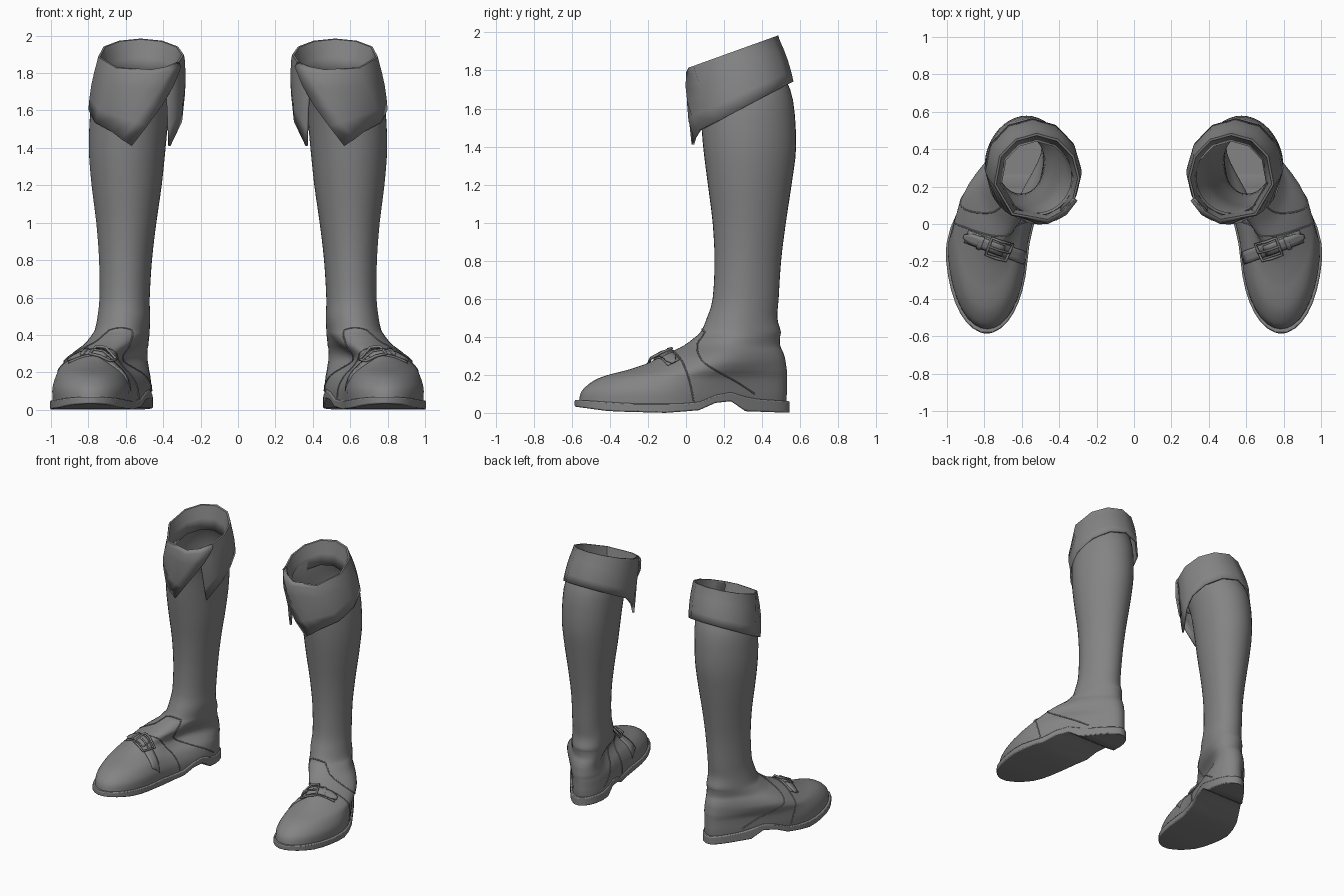
import bpy, bmesh, math
from mathutils import Vector
from mathutils.bvhtree import BVHTree

if "Cube" in bpy.data.objects:
    bpy.data.objects.remove(bpy.data.objects["Cube"])

grey = bpy.data.materials.new("grey leather")
grey.use_nodes = True
grey.diffuse_color = (0.23, 0.23, 0.23, 1)
grey.node_tree.nodes["Principled BSDF"].inputs["Base Color"].default_value = (0.23, 0.23, 0.23, 1)
SEG = 40


def finish(obj, angle=40, thickness=0):
    """Colour, thicken, shade and mirror a part to make the pair."""
    obj.data.materials.append(grey)
    if thickness:
        solid = obj.modifiers.new("Thickness", 'SOLIDIFY')
        solid.thickness, solid.offset = thickness, -1
    obj.modifiers.new("Pair", 'MIRROR').use_mirror_merge = False
    if obj.type == 'MESH':
        bpy.ops.object.select_all(action='DESELECT')
        obj.select_set(True)
        bpy.context.view_layer.objects.active = obj
        bpy.ops.object.shade_smooth_by_angle(angle=math.radians(angle))
    return obj


def loft(name, rows, closed=True, caps=(), angle=40, thickness=0, flip=False):
    """Skin a list of equal-length rows of points."""
    bm = bmesh.new()
    grid = [[bm.verts.new(p) for p in row] for row in rows]
    n = len(grid[0])
    for a, b in zip(grid, grid[1:]):
        for i in range(n if closed else n - 1):
            j = (i + 1) % n
            bm.faces.new((a[i], a[j], b[j], b[i]))
    for i in caps:
        bm.faces.new(grid[i])
    if closed and len(caps) == 2:
        bmesh.ops.recalc_face_normals(bm, faces=bm.faces)
    elif flip:
        bmesh.ops.reverse_faces(bm, faces=bm.faces)
    mesh = bpy.data.meshes.new(name)
    bm.to_mesh(mesh)
    bm.free()
    obj = bpy.data.objects.new(name, mesh)
    bpy.context.collection.objects.link(obj)
    return finish(obj, angle, thickness)


def tube(name, points, radius, closed=False):
    curve = bpy.data.curves.new(name, 'CURVE')
    curve.dimensions, curve.bevel_depth, curve.bevel_resolution = '3D', radius, 1
    spline = curve.splines.new('POLY')
    spline.points.add(len(points) - 1)
    for sp, p in zip(spline.points, points):
        sp.co = (*p, 1)
    spline.use_cyclic_u = closed
    obj = bpy.data.objects.new(name, curve)
    bpy.context.collection.objects.link(obj)
    return finish(obj)


def lerp_table(table, y):
    for (y0, z0), (y1, z1) in zip(table, table[1:]):
        if y <= y1:
            return z0 + (z1 - z0) * max(0, (y - y0) / (y1 - y0))
    return table[-1][1]


def refine(rows, steps=3):
    """Catmull-Rom resampling of slices or path points."""
    out = []
    for i in range(len(rows) - 1):
        quad = [rows[max(0, min(len(rows) - 1, i + k))] for k in (-1, 0, 1, 2)]
        for s in range(steps):
            t = s / steps
            out.append([0.5 * (2 * b + (c - a) * t + (2 * a - 5 * b + 4 * c - d) * t * t
                               + (3 * b - a - 3 * c + d) * t ** 3) for a, b, c, d in zip(*quad)])
    return out + [list(rows[-1])]


SOLE_TOP = [(-.6, .07), (-.3, .05), (.05, .05), (.13, .08), (.2, .118), (.27, .1), (.34, .075), (.56, .06)]
SOLE_LOW = [(-.6, .035), (-.4, .008), (-.1, 0), (.08, .015), (.15, .05), (.2, .075), (.24, .06), (.28, .01), (.56, 0)]


def outline(slc, inset=0.0):
    """Egg-shaped horizontal slice running from the back to the front."""
    z, yb, yf, xb, xf, hb, hf = slc
    pts = []
    for i in range(SEG):
        a = 2 * math.pi * i / SEG
        t = (1 - math.cos(a)) / 2
        y = yb - inset + (yf - yb + 2 * inset) * t
        s = min(1, t / .64)
        x = xb + (xf - xb) * s * s * (3 - 2 * s)
        x += math.sin(a) * (hb + (hf - hb) * t - inset)
        lean = max(0, min(1, (z - 1.45) / .4)) * .36 * (y - .25)
        pts.append((x, y, max(z + lean, lerp_table(SOLE_TOP, y) - .015)))
    return pts


# Slices: height, back y, front y, back x, front x, back half width, front half width
SLICES = refine([
    (.04, .525, -.565, .57, .785, .185, .232), (.10, .53, -.555, .57, .785, .185, .237),
    (.14, .53, -.525, .57, .785, .183, .228), (.18, .53, -.465, .57, .785, .18, .208),
    (.205, .53, -.39, .572, .785, .177, .193), (.225, .53, -.31, .572, .783, .174, .178),
    (.26, .525, -.205, .574, .775, .17, .152), (.29, .52, -.145, .575, .755, .166, .14),
    (.32, .51, -.08, .575, .72, .16, .14), (.355, .495, -.01, .575, .675, .152, .143),
    (.40, .495, .05, .58, .64, .146, .145), (.43, .498, .08, .58, .627, .142, .14),
    (.5, .48, .11, .585, .615, .14, .137), (.6, .487, .14, .585, .61, .133, .133),
    (.8, .5, .15, .58, .605, .14, .14), (1, .525, .14, .58, .60, .16, .16),
    (1.2, .555, .115, .578, .598, .187, .187), (1.4, .579, .09, .575, .595, .205, .205),
    (1.6, .563, .075, .567, .578, .211, .211), (1.72, .51, .06, .55, .55, .208, .208),
    (1.8, .465, .045, .525, .525, .205, .205)])

# Boot upper and its hollow inside
body = loft("boot_upper", [outline(s) for s in SLICES], flip=True)
loft("boot_lining", [outline(s, .012) for s in SLICES if s[0] > .09], caps=(0,))
tree = BVHTree.FromPolygons([v.co.copy() for v in body.data.vertices],
                            [tuple(p.vertices) for p in body.data.polygons])

# Sole with raised arch and heel
rows = []
base = (.04, .545, -.585, .57, .787, .195, .247)
edge = outline(base)
for i in range(1, SEG // 2):
    l, r = edge[i], edge[SEG - i]
    rows.append([(p[0], p[1], lerp_table(tab, p[1])) for p, tab in
                 ((l, SOLE_TOP), (r, SOLE_TOP), (r, SOLE_LOW), (l, SOLE_LOW))])
for end, row in ((0, rows[0]), (SEG // 2, rows[-1])):
    tip = [(.6 * edge[end][0] + .4 * p[0], edge[end][1], p[2]) for p in row]
    rows.insert(0 if end == 0 else len(rows), tip)
sole = loft("sole", rows, caps=(0, -1))
bevel = sole.modifiers.new("Rounded edge", 'BEVEL')
bevel.width, bevel.segments, bevel.limit_method, bevel.angle_limit = .01, 2, 'ANGLE', math.radians(50)

# Turned-down cuff: two pointed flaps overlap at the slit
LOW = [-85, -73, -60, -30, 0, 30, 60, 90, 120, 150, 175, 193, 222]
TOP = [-152, -130, -105, -55, -8, 30, 60, 90, 120, 150, 180, 208, 232]
SCALE = [1.05, 1.05, 1.03] + [1] * 8 + [.98, .94]
TIPS = {0: 1.41, 1: 1.445, 11: 1.54, 12: 1.41}


def rim(i, scale, drop):
    a = math.radians(TOP[i])
    x, y = .52 + .235 * scale * math.cos(a), .245 + .245 * scale * math.sin(a)
    return Vector((x, y, 1.81 + .36 * y - drop))


def fold(i, t):
    """Point on the turned-down side, from the rim (t=0) to the hem (t=1)."""
    a = math.radians(TOP[i] + (LOW[i] - TOP[i]) * t)
    swell = (1 + (SCALE[i] - 1) * (1 - .5 * t)) * (1 + .03 * math.sin(math.pi * t))
    x = .52 + .025 * t + (.235 + .02 * t) * swell * math.cos(a)
    y = .245 + .055 * t + (.245 + .02 * t) * swell * math.sin(a)
    top = rim(i, 1, .02).z
    low = .3 + .265 * math.sin(math.radians(LOW[i]))
    hem = TIPS.get(i, 1.74 - .52 * (.56 - low))
    return Vector((x, y, top + (hem - top) * t))


cols = range(len(LOW))
cuff = [[rim(i, s, d) for i in cols] for s, d in ((.8, .17), (.85, .09), (.9, .04), (.93, 0), (.98, 0))]
cuff += [[fold(i, t) for i in cols] for t in (0, .25, .5, .75, 1)]
loft("cuff", cuff, closed=False, angle=50, thickness=.014, flip=True)


def drape(u, v, lift):
    """Point over the instep in strap directions, dropped onto the upper."""
    x, y = .725 + .935 * u - .354 * v, -.13 + .354 * u + .935 * v
    hit = tree.ray_cast(Vector((x, y, .7)), Vector((0, 0, -1)))
    return hit[0] + hit[1] * lift if hit[0] else Vector((x, y, .1))


def band(name, u0, u1, half, lift, pointed=False):
    rows = []
    for i in range(15):
        u = u0 + (u1 - u0) * i / 14
        w = half * min(1, .35 + (14 - i) / 4) if pointed else half
        rows.append([drape(u, k * w, lift) for k in (-1, -.33, .33, 1)])
    loft(name, rows, closed=False, thickness=.012, flip=True)


# Instep strap, tongue end, keeper and buckle
band("strap", -.15, .18, .034, .008)
band("strap_end", -.02, .19, .028, .018, True)
band("strap_keeper", .085, .105, .034, .025)
tube("buckle_frame", [drape(.05 * a, .047 * b, .02) for a, b in
                      ((-1, -1), (0, -1), (1, -1), (1, 0), (1, 1), (0, 1), (-1, 1), (-1, 0))], .008, True)
tube("buckle_prong", [drape(u, 0, .024) for u in (-.05, 0, .05)], .006)


def on_upper(start, direction):
    hit = tree.ray_cast(Vector(start), Vector(direction).normalized())
    return hit[0] + hit[1] * .001 if hit[0] else None


# Raised seams around the tongue and the vamp, bridged over the instep
TONGUE = [(.36, .1), (.27, .16), (.18, .21), (.1, .26), (.065, .31), (.06, .36), (.085, .4), (.1, .425)]
VAMP = [(.04, .06), (.025, .14), (.005, .21), (-.02, .27), (-.045, .305)]
for name, path in (("tongue_seam", TONGUE), ("vamp_seam", VAMP)):
    left, right = [[p for p in (on_upper((.7 + s, y, z), (-s, 0, 0)) for y, z in refine(path, 5)) if p]
                   for s in (1, -1)]
    bridge = [left[-1].lerp(right[-1], k / 8) + Vector((0, -.5, .5)) for k in range(1, 8)]
    over = [p for p in (on_upper(b, (0, 1, -1)) for b in bridge) if p]
    tube(name, left + over + right[::-1], .004)
